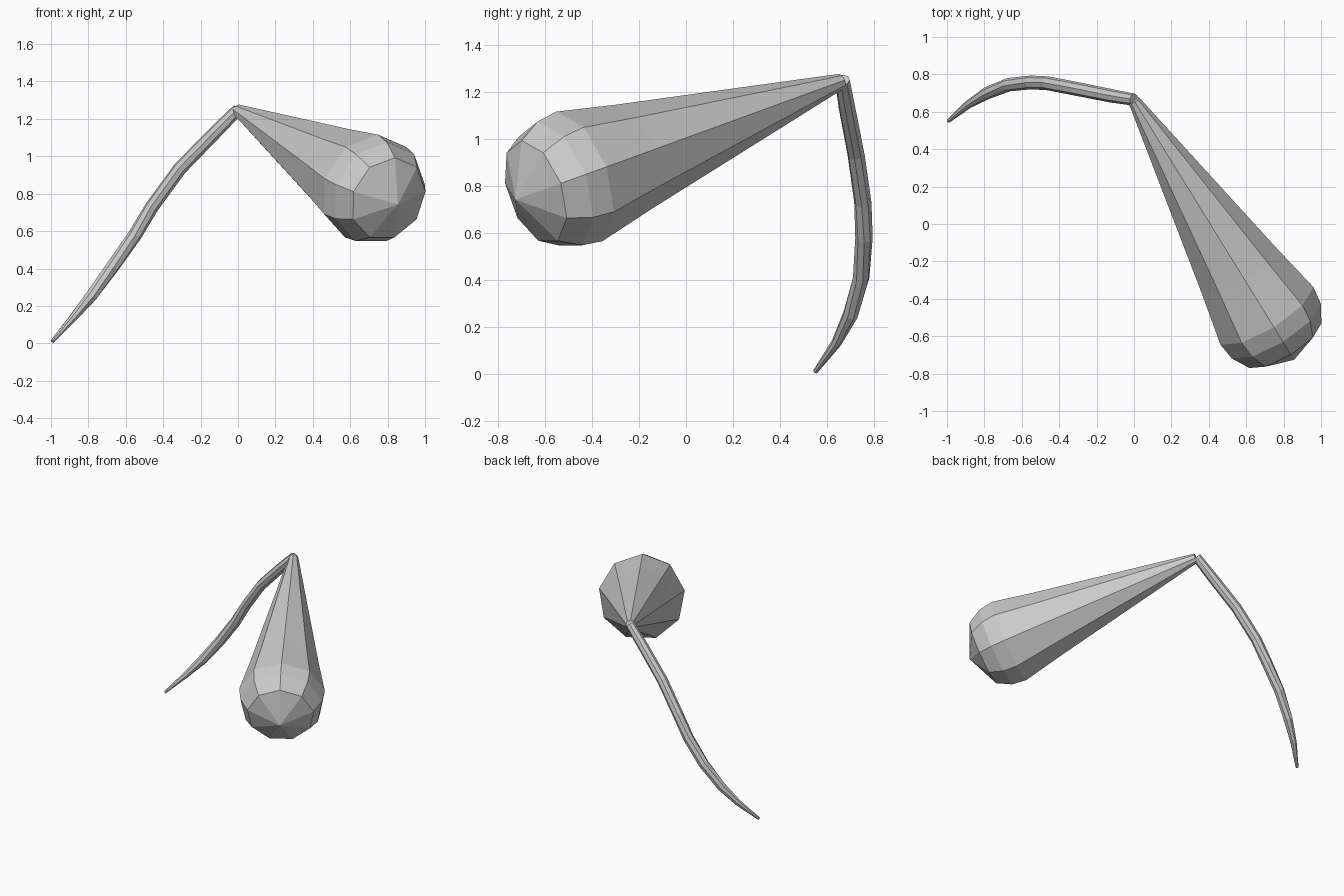
import bpy, bmesh, math
from mathutils import Vector

if "Cube" in bpy.data.objects:
    bpy.data.objects.remove(bpy.data.objects["Cube"])


def loft(name, points, radii, sides):
    """Flat-shaded tube through points; a zero radius closes to a pole."""
    bm = bmesh.new()
    pts = [Vector(p) for p in points]
    prev = None
    for i, (p, r) in enumerate(zip(pts, radii)):
        tangent = (pts[min(i + 1, len(pts) - 1)] - pts[max(i - 1, 0)]).normalized()
        side = tangent.cross(Vector((0, 0, 1))).normalized()
        up = side.cross(tangent)
        if r == 0:
            ring = [bm.verts.new(p)]
        else:
            ring = [bm.verts.new(p + r * (math.cos(a) * up + math.sin(a) * side))
                    for a in (2 * math.pi * k / sides for k in range(sides))]
        if prev is None:
            bm.faces.new(ring)
        else:
            for k in range(sides):
                n = (k + 1) % sides
                if r == 0:
                    bm.faces.new((prev[k], prev[n], ring[0]))
                else:
                    bm.faces.new((prev[k], prev[n], ring[n], ring[k]))
        prev = ring
    if radii[-1] > 0:
        bm.faces.new(prev)
    bmesh.ops.recalc_face_normals(bm, faces=bm.faces)
    mesh = bpy.data.meshes.new(name)
    bm.to_mesh(mesh)
    bm.free()
    obj = bpy.data.objects.new(name, mesh)
    bpy.context.collection.objects.link(obj)
    return obj


# Nine-sided teardrop body: long cone with a rounded end
apex = Vector((0, 0.66, 1.245))
axis = Vector((0.502, -0.813, -0.295)).normalized()
profile = [(0, 0.033), (1.11, 0.238), (1.40, 0.297),
           (1.50, 0.284), (1.60, 0.23), (1.705, 0)]
loft("teardrop_body", [apex + axis * t for t, r in profile],
     [r for t, r in profile], 9)

# Thin curved stem, tapering to its foot
stem = [(0, 0.665, 1.25), (-0.12, 0.685, 1.13), (-0.31, 0.723, 0.935),
        (-0.46, 0.752, 0.73), (-0.55, 0.757, 0.58), (-0.67, 0.745, 0.41),
        (-0.785, 0.70, 0.253), (-0.885, 0.64, 0.133), (-0.993, 0.55, 0.01)]
loft("curved_stem", stem,
     [0.032, 0.036, 0.037, 0.037, 0.037, 0.036, 0.033, 0.022, 0.01], 8)
